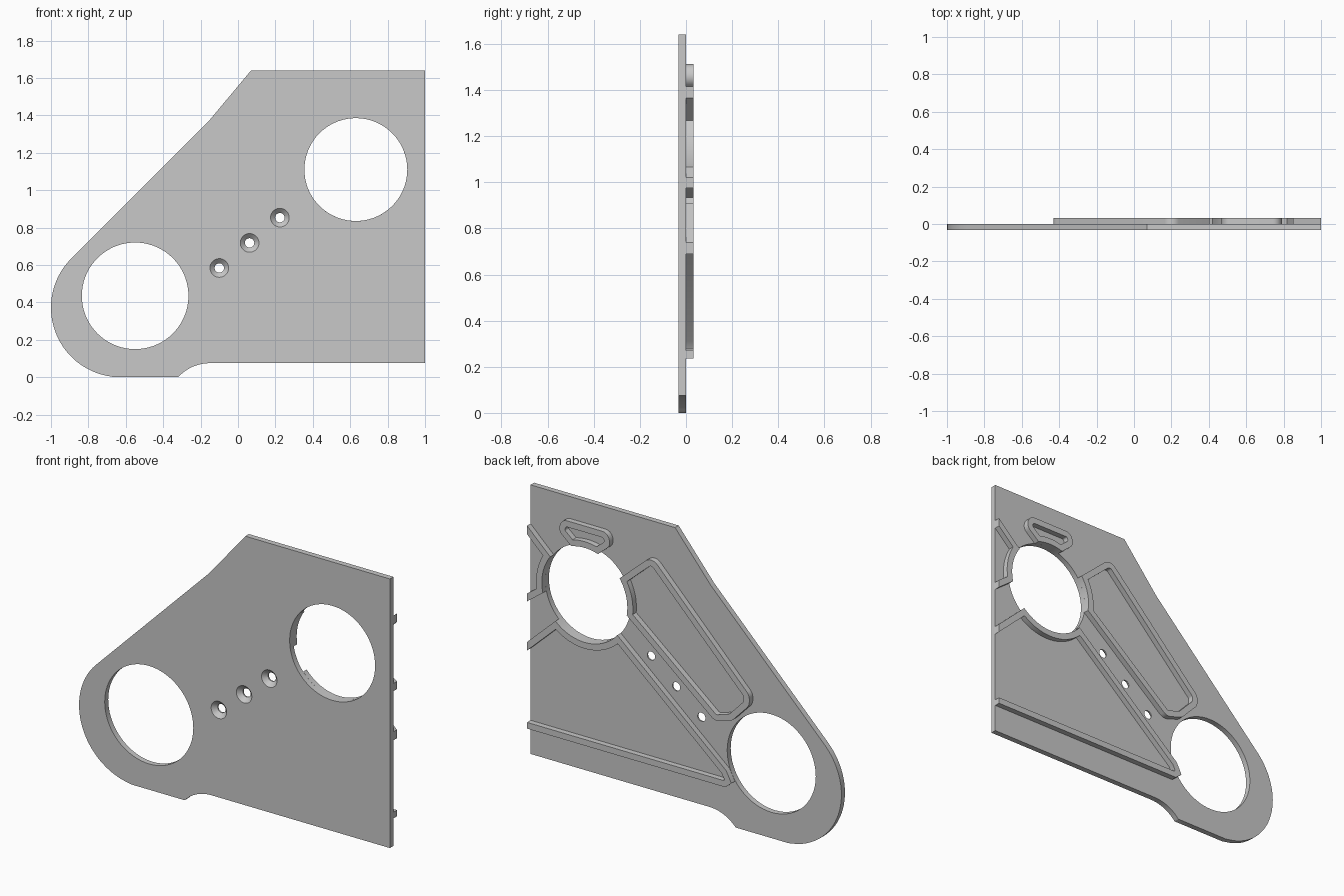
import bpy, bmesh, math
from mathutils import Vector

if "Cube" in bpy.data.objects:
    bpy.data.objects.remove(bpy.data.objects["Cube"])

T = 0.0325             # thickness of the plate and height of the ribs
RIB = 0.036            # rib width
UPPER = (0.63, 1.11, 0.275)    # big holes: x, z, radius
LOWER = (-0.55, 0.435, 0.285)

gray = bpy.data.materials.new("plain_gray")
gray.diffuse_color = (0.58, 0.58, 0.58, 1)
gray.use_nodes = True
gray.node_tree.nodes["Principled BSDF"].inputs["Base Color"].default_value = gray.diffuse_color


def arc(cx, cz, r, a0, a1, n=16):
    """Points on an arc, angles in degrees."""
    return [(cx + r * math.cos(math.radians(a0 + (a1 - a0) * i / n)),
             cz + r * math.sin(math.radians(a0 + (a1 - a0) * i / n))) for i in range(n + 1)]


def fillet(p, c, q, r, n=6):
    """Rounded replacement for corner c between neighbours p and q."""
    p, c, q = Vector(p), Vector(c), Vector(q)
    u, v = (p - c).normalized(), (q - c).normalized()
    half = u.angle(v) / 2
    t = min(r / math.tan(half), 0.45 * min((p - c).length, (q - c).length))
    r = t * math.tan(half)
    mid = c + (u + v).normalized() * (t / math.cos(half))
    s, e = c + u * t - mid, c + v * t - mid
    a0 = math.atan2(s.y, s.x)
    turn = (math.atan2(e.y, e.x) - a0 + math.pi) % (2 * math.pi) - math.pi
    return arc(mid.x, mid.y, r, math.degrees(a0), math.degrees(a0 + turn), n)


def counter_clockwise(pts):
    area = sum(a[0] * b[1] - b[0] * a[1] for a, b in zip(pts, pts[1:] + pts[:1]))
    return pts if area > 0 else pts[::-1]


def offset_in(pts, w):
    """Inset a counter-clockwise outline by w."""
    out = []
    for i, c in enumerate(pts):
        p, c, q = Vector(pts[i - 1]), Vector(c), Vector(pts[(i + 1) % len(pts)])
        d1, d2 = (c - p).normalized(), (q - c).normalized()
        n1, n2 = Vector((-d1.y, d1.x)), Vector((-d2.y, d2.x))
        out.append(tuple(c + (n1 + n2) * (w / (1 + n1.dot(n2)))))
    return out


def finish(bm, name):
    bmesh.ops.recalc_face_normals(bm, faces=bm.faces)
    me = bpy.data.meshes.new(name)
    bm.to_mesh(me)
    bm.free()
    me.materials.append(gray)
    ob = bpy.data.objects.new(name, me)
    bpy.context.collection.objects.link(ob)
    return ob


def extrude(bm, faces, depth):
    res = bmesh.ops.extrude_face_region(bm, geom=faces)
    bmesh.ops.translate(bm, vec=(0, depth, 0),
                        verts=[g for g in res["geom"] if isinstance(g, bmesh.types.BMVert)])


def smooth(ob):
    bpy.ops.object.select_all(action='DESELECT')
    ob.select_set(True)
    bpy.context.view_layer.objects.active = ob
    bpy.ops.object.shade_smooth_by_angle(angle=math.radians(30))


def rib(name, pts):
    """Raised frame following an outline, trimmed at the straight right edge."""
    pts = counter_clockwise(pts)
    bm = bmesh.new()
    o = [bm.verts.new((x, 0, z)) for x, z in pts]
    i = [bm.verts.new((x, 0, z)) for x, z in offset_in(pts, RIB)]
    n = len(o)
    faces = [bm.faces.new((o[k], o[(k + 1) % n], i[(k + 1) % n], i[k])) for k in range(n)]
    extrude(bm, faces, T)
    bmesh.ops.bisect_plane(bm, geom=bm.verts[:] + bm.edges[:] + bm.faces[:],
                           plane_co=(1, 0, 0), plane_no=(1, 0, 0), clear_outer=True)
    bmesh.ops.holes_fill(bm, edges=[e for e in bm.edges if e.is_boundary], sides=0)
    smooth(finish(bm, name))


def cutter(x, z, profile, seg):
    """Turned cutter along y; profile lists (y, radius)."""
    bm = bmesh.new()
    rings = [[bm.verts.new((x + r * math.cos(2 * math.pi * k / seg), y,
                            z + r * math.sin(2 * math.pi * k / seg))) for k in range(seg)]
             for y, r in profile]
    for a, b in zip(rings, rings[1:]):
        for k in range(seg):
            bm.faces.new((a[k], a[(k + 1) % seg], b[(k + 1) % seg], b[k]))
    bm.faces.new(rings[0])
    bm.faces.new(rings[-1])
    ob = finish(bm, "hole_cutter")
    ob.hide_render = True
    return ob


# Base plate with rounded lower left end and a scooped step in the bottom edge
outline = [(1, 0.075), (1, 1.64), (0.07, 1.64), (-0.16, 1.365)]
outline += arc(-0.628, 0.372, 0.372, 136, 262, 32)
outline += [(-0.66, 0.0), (-0.32, 0.0)] + arc(-0.15, -0.155, 0.23, 137.6, 90, 10)
bm = bmesh.new()
extrude(bm, [bm.faces.new([bm.verts.new((x, -T, z)) for x, z in outline])], T)
plate = finish(bm, "plate")

# Two large holes and three countersunk screw holes
cutters = [cutter(x, z, [(-0.1, r), (0.1, r)], 72) for x, z, r in (UPPER, LOWER)]
for x, z in [(-0.10, 0.584), (0.062, 0.718), (0.224, 0.853)]:
    cutters.append(cutter(x, z, [(-T - 0.01, 0.06), (-T, 0.05), (-0.008, 0.025), (0.1, 0.025)], 32))
bpy.context.view_layer.objects.active = plate
for c in cutters:
    m = plate.modifiers.new("hole", 'BOOLEAN')
    m.object, m.operation, m.solver = c, 'DIFFERENCE', 'EXACT'
    bpy.ops.object.modifier_apply(modifier=m.name)
    bpy.data.objects.remove(c)
smooth(plate)

# Large lower triangular rib
rib("lower_rib", [(1.1, 0.235), (-0.275, 0.235), (-0.315, 0.268), (-0.281, 0.333)]
    + arc(*UPPER, 220, 313) + [(1.1, 0.645)])

# Right rib beside the upper hole
rib("right_rib", [(1.1, 0.90), (1.1, 1.509)] + arc(*UPPER, 36.5, -12.5))

# Long diagonal rib between the two holes
ends = [(0.395, 1.27), (0.20, 1.45), (-0.43, 0.81), (-0.43, 0.75),
        (-0.32, 0.635), (-0.21, 0.60), (0.35, 1.065)]
path = []
for k in range(1, 6):
    path += fillet(ends[k - 1], ends[k], ends[k + 1], 0.055)
rib("diagonal_rib", path + arc(*UPPER, 189.5, 145))

# Small closed rib above the upper hole
ends = [(0.72, 1.37), (0.80, 1.445), (0.775, 1.512), (0.485, 1.512), (0.46, 1.445), (0.54, 1.37)]
path = []
for k in range(1, 5):
    path += fillet(ends[k - 1], ends[k], ends[k + 1], 0.05)
rib("top_rib", path + arc(*UPPER, 108, 72, 10))
